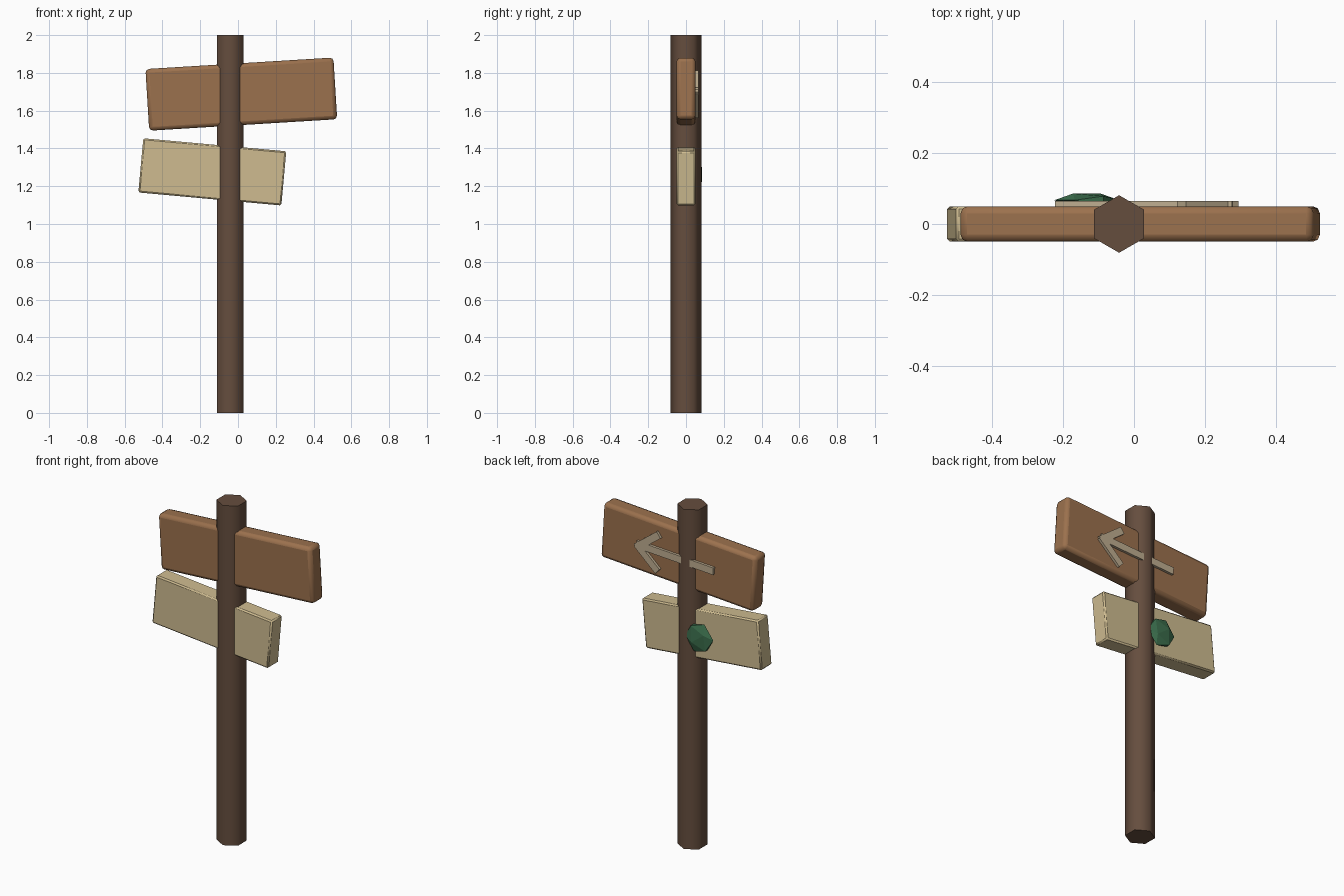
import bpy
from math import radians

if "Cube" in bpy.data.objects:
    bpy.data.objects.remove(bpy.data.objects["Cube"])


def material(name, rgb):
    m = bpy.data.materials.new(name)
    m.diffuse_color = (*rgb, 1)
    m.use_nodes = True
    m.node_tree.nodes["Principled BSDF"].inputs["Base Color"].default_value = m.diffuse_color
    return m


POST = material("dark_wood", (0.13, 0.075, 0.048))
BROWN = material("brown_wood", (0.33, 0.165, 0.075))
CREAM = material("cream_wood", (0.62, 0.50, 0.28))
PALE = material("pale_wood", (0.52, 0.42, 0.28))
GREEN = material("green_paint", (0.045, 0.16, 0.075))


def board(name, loc, size, slope, mat, bevel=0.0, segments=2):
    """Box lying in the xz plane, tilted so it rises to +x by slope degrees."""
    bpy.ops.mesh.primitive_cube_add(size=1, location=loc)
    ob = bpy.context.object
    ob.name = name
    ob.scale = size
    bpy.ops.object.transform_apply(location=False, rotation=False, scale=True)
    ob.rotation_euler.y = -radians(slope)
    ob.data.materials.append(mat)
    if bevel:
        mod = ob.modifiers.new("bevel", 'BEVEL')
        mod.width = bevel
        mod.segments = segments
        bpy.ops.object.shade_smooth_by_angle(angle=radians(40))
    return ob


# Hexagonal post, softly shaded around its sides
bpy.ops.mesh.primitive_cylinder_add(vertices=6, radius=0.081, depth=2,
                                    location=(-0.042, 0, 1))
post = bpy.context.object
post.name = "post"
post.data.materials.append(POST)
bpy.ops.object.shade_smooth_by_angle(angle=radians(65))

# Two tilted sign boards running through the post
board("upper_board", (0.0175, 0, 1.6875), (0.997, 0.1, 0.327), 3.5, BROWN, 0.02)
board("lower_board", (-0.136, 0, 1.276), (0.76, 0.1, 0.288), -5.2, CREAM, 0.008, 1)

# Raised arrow on the back of the upper board
board("arrow_shaft", (0.028, 0.0525, 1.689), (0.50, 0.025, 0.042), 3, PALE)
board("arrow_upper_arm", (0.208, 0.0525, 1.739), (0.186, 0.025, 0.042), -37, PALE)
board("arrow_lower_arm", (0.211, 0.0525, 1.640), (0.186, 0.025, 0.042), 42, PALE)

# Flattened faceted marker on the back of the lower board
bpy.ops.mesh.primitive_ico_sphere_add(subdivisions=1, radius=1,
                                      location=(-0.133, 0.067, 1.262))
marker = bpy.context.object
marker.name = "round_marker"
marker.scale = (0.094, 0.022, 0.092)
marker.rotation_euler.y = radians(95)
marker.data.materials.append(GREEN)
